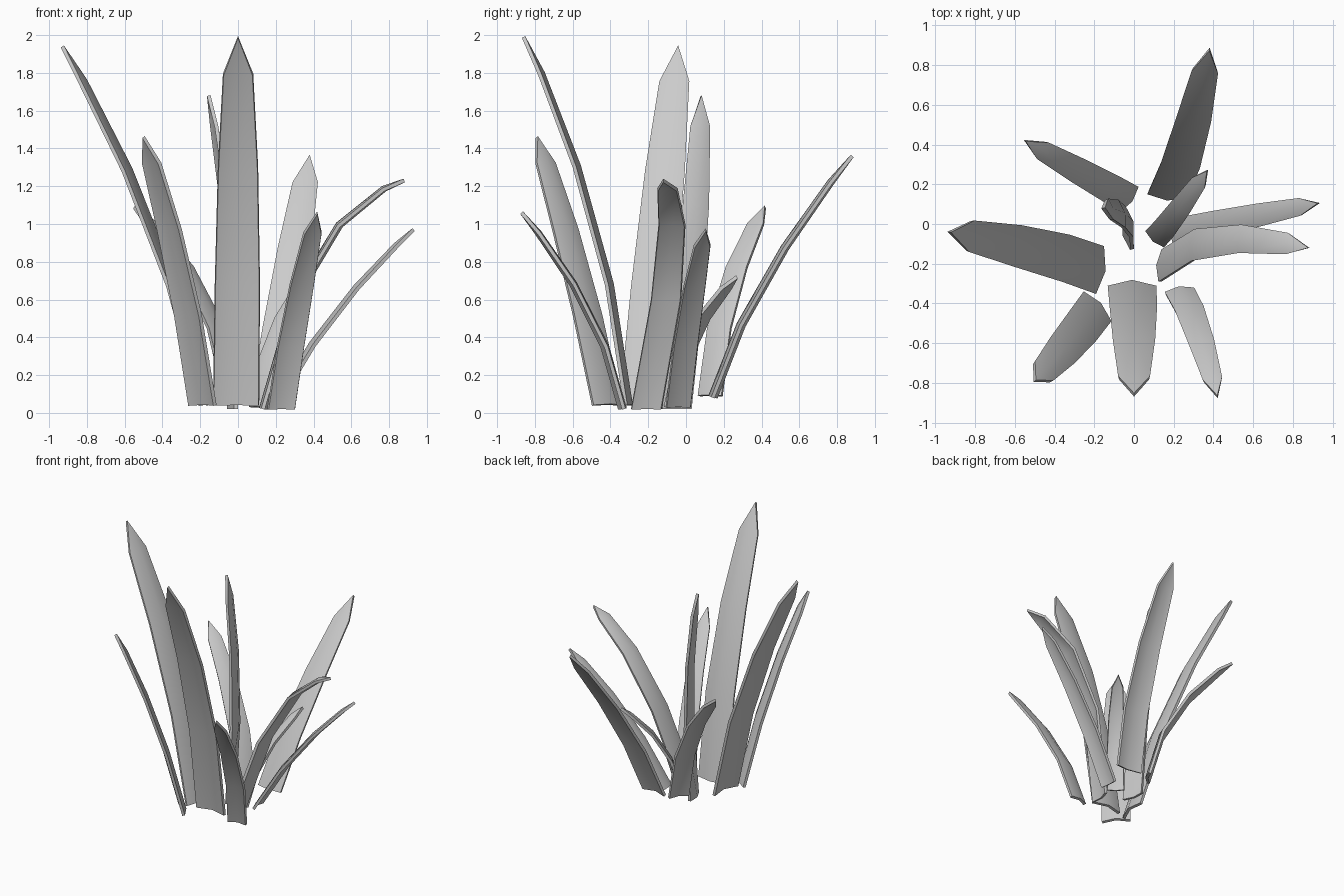
import bpy
from mathutils import Vector

if "Cube" in bpy.data.objects:
    bpy.data.objects.remove(bpy.data.objects["Cube"])

STATIONS = (0, 0.33, 0.65, 0.9, 1)
TAPER = (1, 0.98, 0.87, 0.65)
THICKNESS = 0.02


def spine(base, mid, tip, t):
    """Quadratic curve through base (t=0), mid (t=0.65) and tip (t=1)."""
    return (base * ((t - 0.65) * (t - 1) / 0.65)
            + mid * (t * (t - 1) / (0.65 * -0.35))
            + tip * (t * (t - 0.65) / 0.35))


def blade(name, base, mid, tip, width, across):
    """Arched pointed leaf with a shallow ridge facing the plant's middle."""
    base, mid, tip = Vector(base), Vector(mid), Vector(tip)
    side = Vector((*across, 0)).normalized()
    verts, faces = [], []
    for t, k in zip(STATIONS, TAPER):
        p = spine(base, mid, tip, t)
        tangent = spine(base, mid, tip, t + 0.01) - spine(base, mid, tip, t - 0.01)
        inward = side.cross(tangent).normalized()
        if inward.z < 0:
            inward.negate()
        half = side * width * k / 2
        verts += [p - half, p + inward * width * k * 0.12, p + half]
    verts.append(tip)
    for r in range(3):
        for c in range(2):
            i = 3 * r + c
            faces.append((i, i + 1, i + 4, i + 3))
    faces += [(9, 10, 12), (10, 11, 12)]
    mesh = bpy.data.meshes.new(name)
    mesh.from_pydata(verts, [], faces)
    ob = bpy.data.objects.new(name, mesh)
    bpy.context.collection.objects.link(ob)
    solid = ob.modifiers.new("thickness", 'SOLIDIFY')
    solid.thickness = THICKNESS
    solid.offset = 0
    bpy.ops.object.select_all(action='DESELECT')
    ob.select_set(True)
    bpy.context.view_layer.objects.active = ob
    bpy.ops.object.modifier_apply(modifier=solid.name)
    bpy.ops.object.shade_smooth_by_angle()


# Tall leaves
blade("front_leaf", (-0.01, -0.32, 0.04), (0, -0.59, 1.3), (0, -0.86, 1.99), 0.24, (1, 0))
blade("left_leaf", (-0.18, -0.23, 0.04), (-0.59, -0.11, 1.28), (-0.93, -0.04, 1.94), 0.24, (0.04, 0.24))
blade("centre_leaf", (-0.03, -0.05, 0.02), (-0.07, 0.05, 1.1), (-0.155, 0.08, 1.68), 0.16, (-0.25, 1))
blade("front_left_leaf", (-0.19, -0.42, 0.04), (-0.365, -0.64, 0.97), (-0.5, -0.79, 1.46), 0.2, (0.13, -0.14))
blade("back_leaf", (0.17, 0.15, 0.08), (0.3, 0.53, 0.87), (0.38, 0.88, 1.36), 0.2, (1, -0.08))

# Outer, lower leaves
blade("right_leaf", (0.14, -0.21, 0.02), (0.54, -0.075, 0.99), (0.88, -0.12, 1.23), 0.16, (0.1, 1))
blade("back_left_leaf", (-0.03, 0.13, 0.09), (-0.28, 0.27, 0.77), (-0.55, 0.42, 1.09), 0.15, (0.08, 0.11))
blade("front_right_leaf", (0.23, -0.34, 0.02), (0.34, -0.6, 0.68), (0.42, -0.87, 1.06), 0.145, (1, 0.15))
blade("low_right_leaf", (0.2, -0.04, 0.03), (0.63, 0.045, 0.66), (0.93, 0.105, 0.97), 0.13, (-0.1, 1))
blade("short_leaf", (0.11, -0.07, 0.03), (0.24, 0.09, 0.5), (0.37, 0.27, 0.72), 0.12, (0.75, -0.65))
